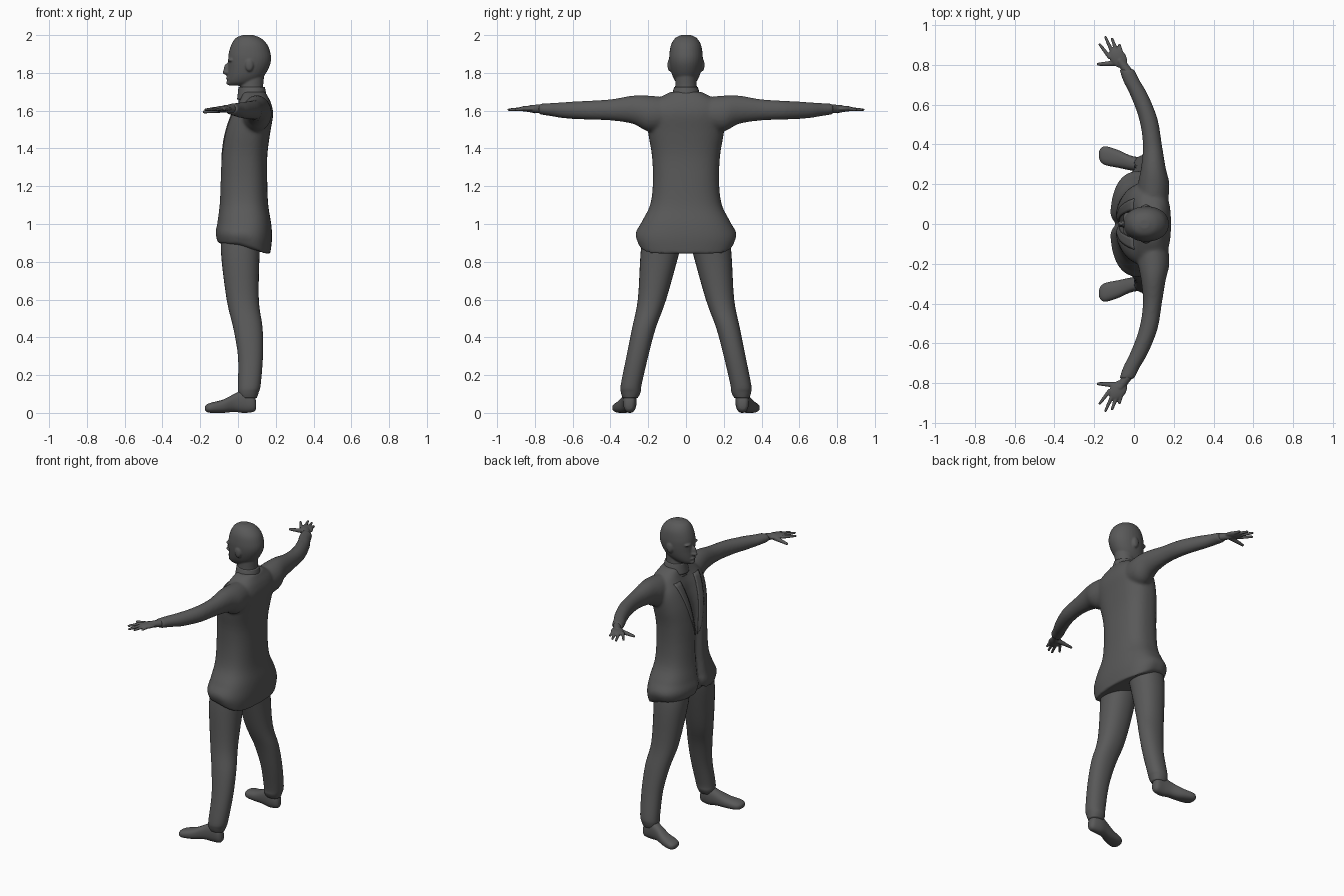
import bpy
import bmesh
from math import cos, sin, pi, exp, copysign
from mathutils import Matrix, Vector

default_cube = bpy.data.objects.get("Cube")
if default_cube:
    bpy.data.objects.remove(default_cube, do_unlink=True)

# One flat colour for the whole figure
charcoal = bpy.data.materials.new("charcoal_grey")
charcoal.use_nodes = True
charcoal.diffuse_color = (.1, .1, .1, 1)
charcoal.node_tree.nodes["Principled BSDF"].inputs["Base Color"].default_value = (.1, .1, .1, 1)


def clamp(value):
    return max(0.0, min(1.0, value))


def spline(rows, steps):
    """Smoothly interpolate rows of numbers."""
    result = []
    last = len(rows) - 1
    for i in range(last):
        before, start, end, after = (rows[max(i - 1, 0)], rows[i],
                                     rows[i + 1], rows[min(i + 2, last)])
        for s in range(steps):
            t = s / steps
            result.append([
                b + (c - a) * t / 2 + (2 * a - 5 * b + 4 * c - d) * t * t / 2
                + (3 * b - a - 3 * c + d) * t ** 3 / 2
                for a, b, c, d in zip(before, start, end, after)])
    result.append(list(rows[last]))
    return result


def loft(bm, rows, axis, power=2.0, flip=1, count=32, steps=4):
    """Closed tube; a row is the station, then the low and high limits across.
    A row of four gives the second pair as one half width."""
    u_axis, v_axis = [i for i in range(3) if i != axis]
    full = [r if len(r) > 4 else (*r[:3], -r[3], r[3]) for r in rows]
    rings = []
    for station, u_low, u_high, v_low, v_high in spline(full, steps):
        ring = []
        for k in range(count):
            angle = 2 * pi * k / count
            cu, sv = [copysign(abs(f) ** (2 / power), f) for f in (cos(angle), sin(angle))]
            point = Vector()
            point[axis] = station
            point[u_axis] = (u_low + u_high) / 2 + cu * (u_high - u_low) / 2
            point[v_axis] = (v_low + v_high) / 2 + sv * (v_high - v_low) / 2
            point.y *= flip
            ring.append(bm.verts.new(point))
        rings.append(ring)
    for lower, upper in zip(rings, rings[1:]):
        for k in range(count):
            n = (k + 1) % count
            bm.faces.new((lower[k], lower[n], upper[n], upper[k]))
    bm.faces.new(rings[0])
    bm.faces.new(rings[-1])


def ellipsoid(bm, centre, radii, turn=0.0):
    matrix = (Matrix.Translation(centre) @ Matrix.Rotation(turn, 4, 'Z')
              @ Matrix.Diagonal((*radii, 1)))
    bmesh.ops.create_uvsphere(bm, u_segments=24, v_segments=16, radius=1, matrix=matrix)


def digit(bm, base, tip, thick, thin):
    base, tip = Vector(base), Vector(tip)
    along = tip - base
    matrix = (Matrix.Translation((base + tip) / 2)
              @ along.to_track_quat('Z', 'Y').to_matrix().to_4x4())
    bmesh.ops.create_cone(bm, cap_ends=True, segments=16, radius1=thick,
                          radius2=thin, depth=along.length, matrix=matrix)
    ellipsoid(bm, tip, (thin, thin, thin))


def finish(name, bm, mirrored=False, voxel=0.0, smoothing=0):
    """Make the object, optionally mirrored and fused into one skin."""
    bmesh.ops.recalc_face_normals(bm, faces=bm.faces)
    for face in bm.faces:
        face.smooth = True
    mesh = bpy.data.meshes.new(name)
    bm.to_mesh(mesh)
    bm.free()
    mesh.materials.append(charcoal)
    part = bpy.data.objects.new(name, mesh)
    bpy.context.collection.objects.link(part)
    if mirrored:
        mirror = part.modifiers.new("mirror", 'MIRROR')
        mirror.use_axis = (False, True, False)
        mirror.use_mirror_merge = False
    if voxel:
        remesh = part.modifiers.new("fuse", 'REMESH')
        remesh.mode = 'VOXEL'
        remesh.voxel_size = voxel
        remesh.use_smooth_shade = True
        relax = part.modifiers.new("relax", 'SMOOTH')
        relax.factor = .5
        relax.iterations = smoothing
    return part


# Jacket body, with a raised hem at the front and a groove for the opening
bm = bmesh.new()
loft(bm, [(.84, -.11, .17, .25), (.92, -.12, .18, .267), (1, -.112, .176, .24),
          (1.1, -.1, .16, .19), (1.22, -.095, .155, .175), (1.36, -.09, .155, .18),
          (1.48, -.076, .17, .2), (1.58, -.045, .186, .21), (1.64, -.01, .175, .18),
          (1.68, .01, .155, .12), (1.7, .02, .145, .08)], axis=2, power=2.5, count=96)
for vert in bm.verts:
    x, y, z = vert.co
    front = clamp((.05 - x) / .1)
    spread = .025 + .07 * clamp((z - 1.3) / .35)
    vert.co.x += .028 * front * exp(-(y / spread) ** 2)
    lift = .055 * clamp((.14 - x) / .1) + .04 * front * exp(-(y / .05) ** 2)
    vert.co.z += lift * clamp((1 - z) / .16)

# Sleeves
sleeve = [(.1, .02, .17, 1.5, 1.67), (.2, .02, .178, 1.49, 1.68),
          (.28, .035, .16, 1.53, 1.68), (.4, .045, .14, 1.548, 1.66),
          (.53, .025, .118, 1.553, 1.652), (.65, -.02, .07, 1.56, 1.645),
          (.72, -.055, .03, 1.572, 1.64), (.78, -.075, 0, 1.58, 1.637)]
for side in (1, -1):
    loft(bm, sleeve, axis=1, flip=side)
jacket = finish("jacket", bm, voxel=.009, smoothing=6)

# Lapels laid onto the jacket front
bm = bmesh.new()
previous = None
for step in range(17):
    t = step / 16
    inner = .01 + .06 * (1 - t)
    outer = inner + .055 * (1 - t) ** .6 + .002
    row = [bm.verts.new((-.3, inner + (outer - inner) * k / 4, 1.63 - .36 * t))
           for k in range(5)]
    if previous:
        for k in range(4):
            bm.faces.new((previous[k], previous[k + 1], row[k + 1], row[k]))
    previous = row
lapels = finish("lapels", bm, mirrored=True)
wrap = lapels.modifiers.new("lay_on_jacket", 'SHRINKWRAP')
wrap.target = jacket
wrap.wrap_method = 'PROJECT'
wrap.use_project_x = True
wrap.use_positive_direction = True
thicken = lapels.modifiers.new("thickness", 'SOLIDIFY')
thicken.thickness = .01
thicken.offset = 0

# Shirt collar
bm = bmesh.new()
loft(bm, [(1.66, -.005, .15, .08), (1.7, 0, .147, .07), (1.725, .002, .142, .062)], axis=2)
finish("shirt_collar", bm)

# Trouser legs
bm = bmesh.new()
loft(bm, [(.98, -.08, .13, 0, .22), (.85, -.09, .115, .035, .24), (.6, -.06, .11, .105, .255),
          (.45, -.025, .13, .16, .285), (.3, 0, .132, .2, .315), (.15, 0, .12, .235, .345),
          (.11, 0, .11, .24, .345), (.08, .008, .1, .255, .335)], axis=2, power=2.2)
finish("trouser_legs", bm, mirrored=True)

# Shoes, from heel to toe
bm = bmesh.new()
loft(bm, [(.096, .285, .315, .02, .06), (.08, .27, .33, .005, .1), (.03, .262, .335, 0, .12),
          (-.02, .27, .345, .005, .1), (-.08, .283, .372, 0, .07), (-.14, .295, .39, 0, .055),
          (-.165, .31, .383, .005, .045), (-.175, .33, .365, .015, .035)], axis=0, power=2.4)
finish("shoes", bm, mirrored=True)

# Hands: palm, wrist, four fingers and a thumb
bm = bmesh.new()
ellipsoid(bm, (-.08, .835, 1.61), (.056, .04, .016), turn=2.2)
digit(bm, (-.03, .765, 1.61), (-.07, .82, 1.61), .024, .02)
for base, tip in (((-.12, .835), (-.172, .902)), ((-.105, .855), (-.143, .938)),
                  ((-.085, .865), (-.11, .93)), ((-.065, .862), (-.073, .9))):
    digit(bm, (*base, 1.61), (*tip, 1.605), .011, .007)
digit(bm, (-.08, .81, 1.605), (-.18, .803, 1.593), .016, .008)
finish("hands", bm, mirrored=True, voxel=.004, smoothing=2)

# Head and neck with the face features and ears
bm = bmesh.new()
loft(bm, [(2.001, .03, .075, .022), (1.986, -.01, .118, .055), (1.95, -.035, .155, .079),
          (1.9, -.05, .173, .088), (1.86, -.052, .174, .088), (1.82, -.052, .16, .082),
          (1.78, -.054, .135, .07), (1.75, -.054, .1, .052), (1.733, -.045, .07, .03)],
     axis=2, power=2.1)
loft(bm, [(1.64, 0, .155, .08), (1.7, .008, .134, .06), (1.78, .015, .138, .056),
          (1.84, .03, .15, .056)], axis=2)
ellipsoid(bm, (-.056, 0, 1.818), (.02, .012, .034))
ellipsoid(bm, (-.06, 0, 1.803), (.022, .017, .012))
ellipsoid(bm, (-.05, 0, 1.772), (.014, .024, .009))
ellipsoid(bm, (-.045, 0, 1.748), (.017, .024, .014))
for side in (1, -1):
    ellipsoid(bm, (-.037, .032 * side, 1.868), (.018, .028, .01))
    ellipsoid(bm, (.06, .086 * side, 1.842), (.022, .012, .034))
finish("head", bm, voxel=.005, smoothing=3)
